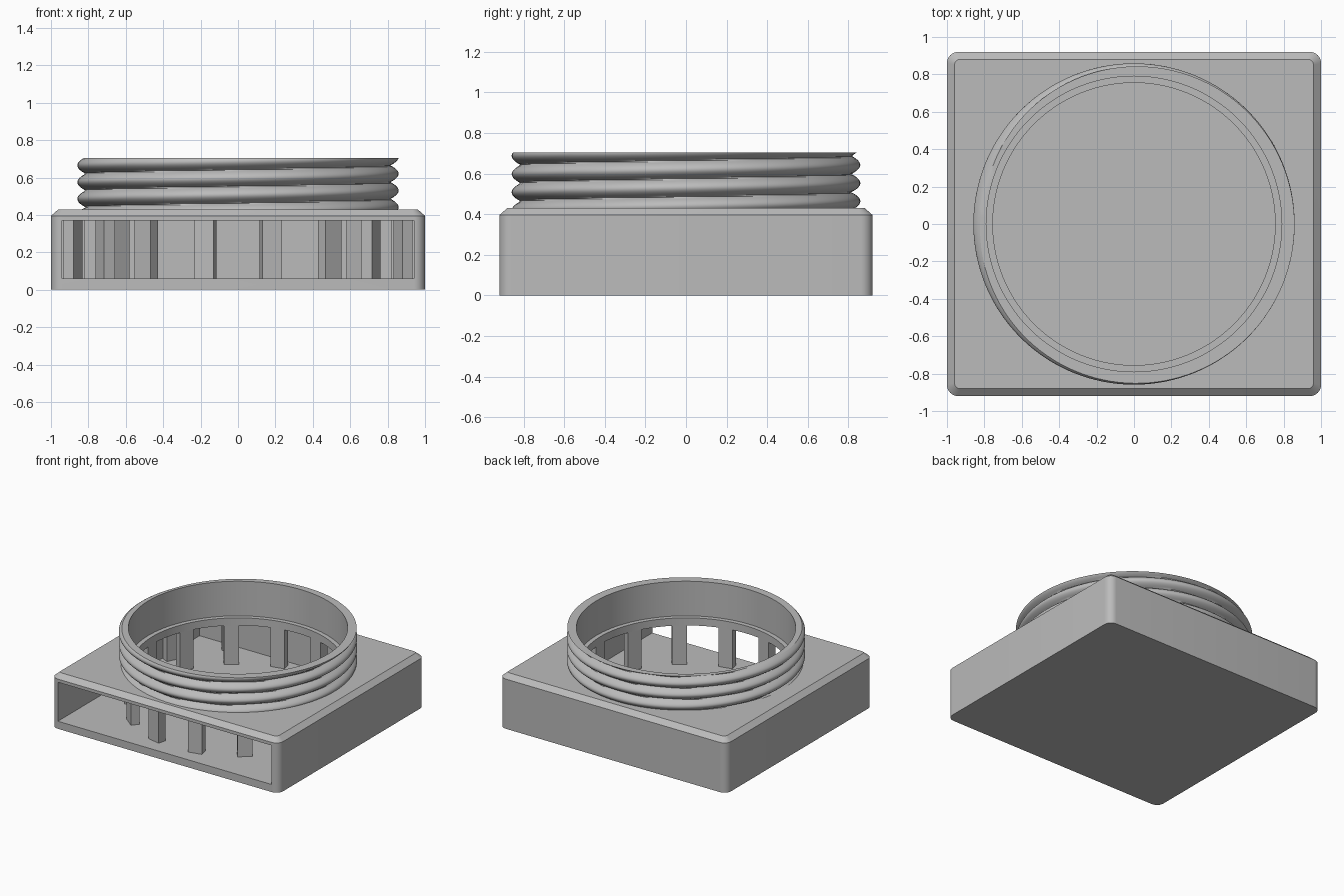
import bpy, bmesh, math
from mathutils import Matrix, Vector

old = bpy.data.objects.get("Cube")
if old:
    bpy.data.objects.remove(old, do_unlink=True)

grey = bpy.data.materials.new("plain_grey")
grey.use_nodes = True
grey.diffuse_color = (0.5, 0.5, 0.5, 1)
grey.node_tree.nodes["Principled BSDF"].inputs["Base Color"].default_value = (0.5, 0.5, 0.5, 1)


def finish(bm, name):
    bmesh.ops.recalc_face_normals(bm, faces=bm.faces)
    me = bpy.data.meshes.new(name)
    bm.to_mesh(me)
    bm.free()
    ob = bpy.data.objects.new(name, me)
    bpy.context.collection.objects.link(ob)
    me.materials.append(grey)
    return ob


def select(ob):
    bpy.ops.object.select_all(action='DESELECT')
    ob.select_set(True)
    bpy.context.view_layer.objects.active = ob


def smooth(ob):
    select(ob)
    bpy.ops.object.shade_smooth_by_angle(angle=math.radians(30))


def loft(bm, loops, cap=True, wrap=False):
    """Skin a list of equal closed loops of points."""
    rings = [[bm.verts.new(p) for p in loop] for loop in loops]
    pairs = list(zip(rings, rings[1:]))
    if wrap:
        pairs.append((rings[-1], rings[0]))
    for a, b in pairs:
        for i in range(len(a)):
            j = (i + 1) % len(a)
            bm.faces.new((a[i], a[j], b[j], b[i]))
    if cap:
        bm.faces.new(rings[0])
        bm.faces.new(rings[-1])


def rounded_rect(hx, hy, r, z, steps=8):
    pts = []
    for k, (sx, sy) in enumerate(((1, 1), (-1, 1), (-1, -1), (1, -1))):
        for i in range(steps + 1):
            a = (k + i / steps) * math.pi / 2
            pts.append((sx * (hx - r) + r * math.cos(a), sy * (hy - r) + r * math.sin(a), z))
    return pts


def circle(r, z, n=128):
    return [(r * math.cos(2 * math.pi * i / n), r * math.sin(2 * math.pi * i / n), z) for i in range(n)]


def box(bm, size, matrix):
    bmesh.ops.create_cube(bm, size=1, matrix=matrix @ Matrix.Diagonal((*size, 1)))


def cut(ob, cutter):
    cutter.hide_render = True
    mod = ob.modifiers.new("cut", 'BOOLEAN')
    mod.operation = 'DIFFERENCE'
    mod.solver = 'EXACT'
    mod.object = cutter
    select(ob)
    bpy.ops.object.modifier_apply(modifier=mod.name)
    bpy.data.objects.remove(cutter, do_unlink=True)


FLOOR, CEILING, ROOF, TOP = 0.06, 0.37, 0.43, 0.705

# Housing with rounded corners and a chamfered top edge
bm = bmesh.new()
loft(bm, [rounded_rect(1, 0.92, 0.06, 0),
          rounded_rect(1, 0.92, 0.06, 0.395),
          rounded_rect(0.96, 0.88, 0.03, ROOF)])
housing = finish(bm, "housing")

# Cavity open at the front
bm = bmesh.new()
box(bm, (1.88, 1.86, CEILING - FLOOR), Matrix.Translation((0, -0.07, (CEILING + FLOOR) / 2)))
cut(housing, finish(bm, "cavity_cutter"))

# Round hole through the roof
bm = bmesh.new()
loft(bm, [circle(0.755, 0.3), circle(0.755, 0.6)])
cut(housing, finish(bm, "hole_cutter"))
smooth(housing)

# Threaded neck: a helical outer wall joined to a plain bore
PITCH, SEG, ROWS = 0.0895, 128, 42


def thread_loop(z):
    pts = []
    for i in range(SEG):
        a = 2 * math.pi * i / SEG
        phase = (z - 0.62) / PITCH - a / (2 * math.pi)
        r = 0.812 + 0.047 * abs(math.cos(math.pi * phase)) ** 0.8
        pts.append((r * math.cos(a), r * math.sin(a), z))
    return pts


bm = bmesh.new()
base = ROOF - 0.01
walls = [thread_loop(base + (TOP - base) * i / ROWS) for i in range(ROWS + 1)]
loft(bm, walls + [circle(0.79, TOP), circle(0.79, base)], cap=False, wrap=True)
smooth(finish(bm, "threaded_neck"))


# Upright pillars placed around the hole
def pillar(bm, angle, inner, outer):
    place = Matrix.Rotation(angle, 4, 'Z') @ Matrix.Translation(
        ((inner + outer) / 2, 0, (FLOOR + CEILING) / 2))
    box(bm, (outer - inner, 0.108, CEILING - FLOOR + 0.01), place)


STEP = 2 * math.pi / 14
bm = bmesh.new()
for k in range(14):
    pillar(bm, math.pi / 2 + (k + 0.5) * STEP, 0.755, 0.82)
finish(bm, "pillars")

# Extra pillars in the two rear corners
bm = bmesh.new()
for side in (-1, 1):
    pillar(bm, math.pi / 2 + side * 1.5 * STEP, 1.0, 1.05)
    pillar(bm, math.pi / 2 + side * 2.5 * STEP, 0.95, 1.01)
finish(bm, "corner_pillars")
